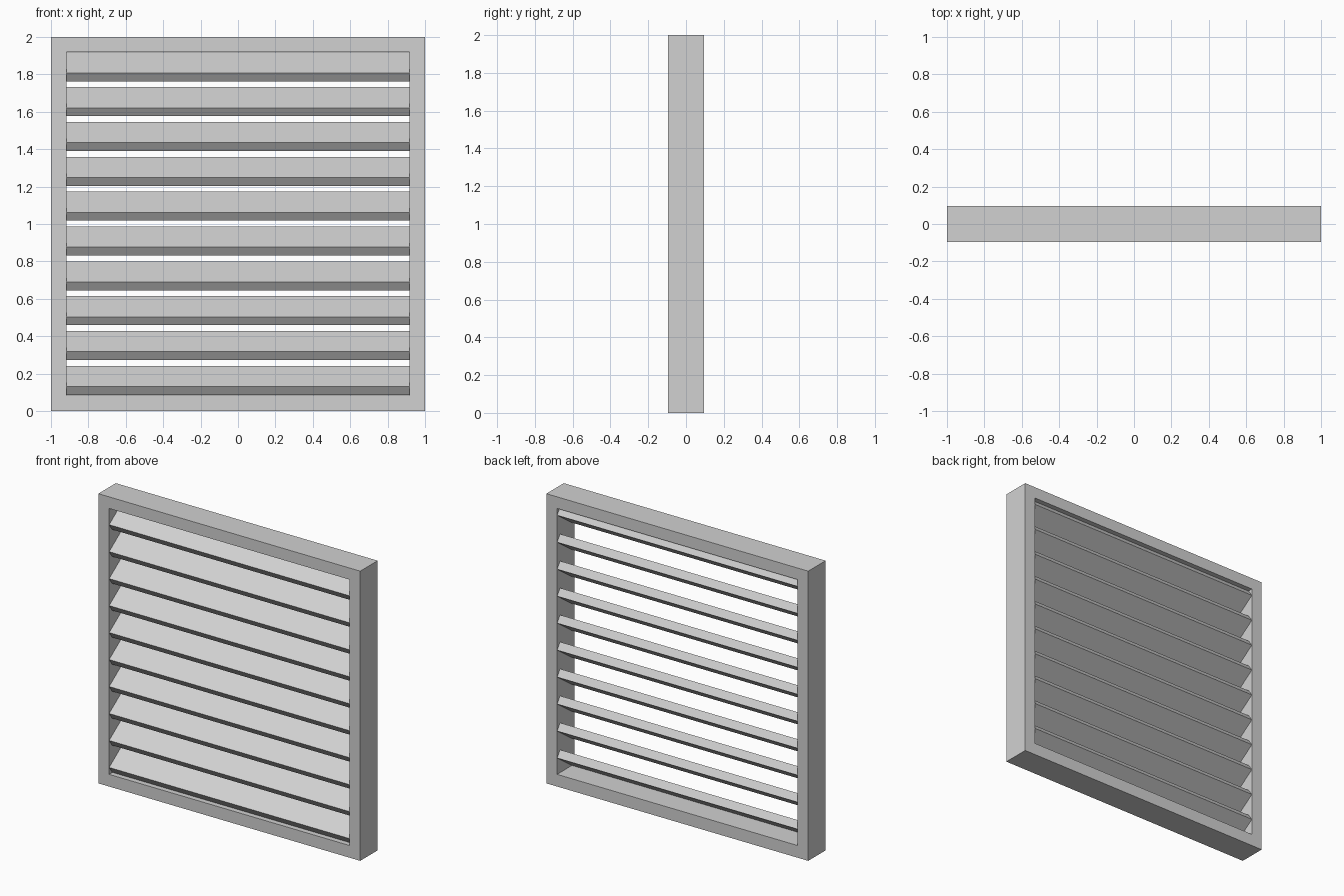
import bpy
import bmesh
from math import radians
from mathutils import Matrix

if "Cube" in bpy.data.objects:
    bpy.data.objects.remove(bpy.data.objects["Cube"], do_unlink=True)

DEPTH = 0.19
INNER_X = 0.918
INNER_BOTTOM, INNER_TOP = 0.084, 1.92
SLAT_COUNT = 10
SLAT_WIDTH, SLAT_THICKNESS, SLAT_TILT = 0.192, 0.055, radians(35)
FIRST_SLAT, LAST_SLAT = 0.164, 1.84

grey = bpy.data.materials.new("light grey metal")
grey.use_nodes = True
grey.diffuse_color = (0.64, 0.64, 0.64, 1)
grey.node_tree.nodes["Principled BSDF"].inputs["Base Color"].default_value = grey.diffuse_color


def add_object(name, bm):
    bmesh.ops.recalc_face_normals(bm, faces=bm.faces)
    mesh = bpy.data.meshes.new(name)
    bm.to_mesh(mesh)
    bm.free()
    mesh.materials.append(grey)
    obj = bpy.data.objects.new(name, mesh)
    bpy.context.collection.objects.link(obj)
    return obj


def rectangle(bm, half_x, bottom, top, y):
    corners = [(-half_x, bottom), (half_x, bottom), (half_x, top), (-half_x, top)]
    return [bm.verts.new((x, y, z)) for x, z in corners]


# Outer frame: four rectangular loops joined into a closed ring
bm = bmesh.new()
loops = [
    rectangle(bm, 1, 0, 2, -DEPTH / 2),
    rectangle(bm, 1, 0, 2, DEPTH / 2),
    rectangle(bm, INNER_X, INNER_BOTTOM, INNER_TOP, DEPTH / 2),
    rectangle(bm, INNER_X, INNER_BOTTOM, INNER_TOP, -DEPTH / 2),
]
for i, a in enumerate(loops):
    b = loops[(i + 1) % 4]
    for j in range(4):
        k = (j + 1) % 4
        bm.faces.new((a[j], a[k], b[k], b[j]))
add_object("outer_frame", bm)

# Louvre slats: tilted boards, low at the front and high at the back
for i in range(SLAT_COUNT):
    z = FIRST_SLAT + (LAST_SLAT - FIRST_SLAT) * i / (SLAT_COUNT - 1)
    bm = bmesh.new()
    size = Matrix.Diagonal((2 * INNER_X, SLAT_WIDTH, SLAT_THICKNESS, 1))
    bmesh.ops.create_cube(bm, size=1, matrix=Matrix.Rotation(SLAT_TILT, 4, "X") @ size)
    slat = add_object(f"slat_{i + 1}", bm)
    slat.location.z = z
